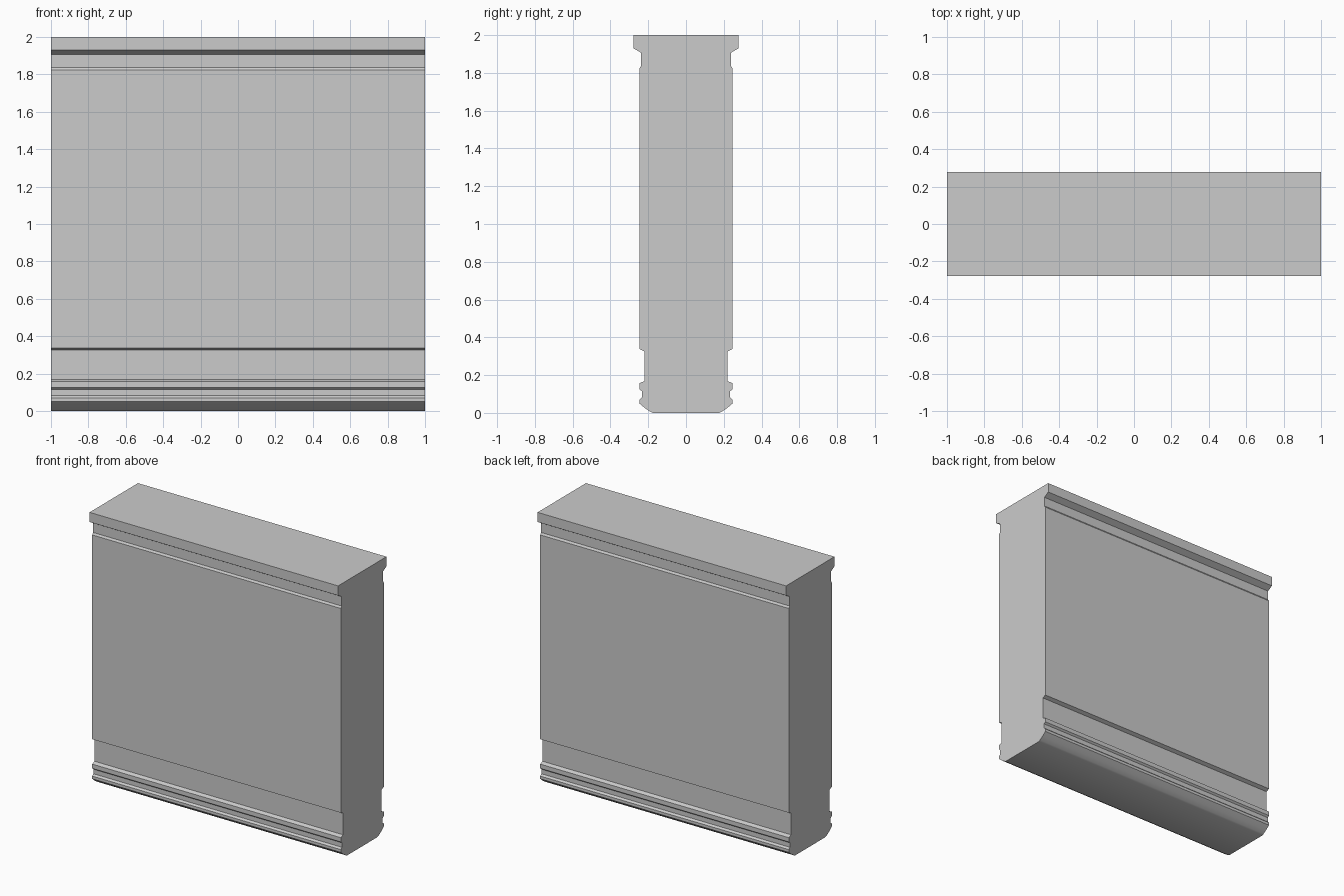
import bpy, bmesh

if "Cube" in bpy.data.objects:
    bpy.data.objects.remove(bpy.data.objects["Cube"])

# Half profile of the wall (half depth, height), bottom to top
HALF = [
    (0.175, 0.0), (0.19, 0.007), (0.216, 0.024), (0.247, 0.05),  # rounded foot
    (0.247, 0.07), (0.234, 0.082), (0.234, 0.115), (0.247, 0.126),  # lower bead groove
    (0.247, 0.157), (0.221, 0.168), (0.221, 0.326), (0.247, 0.338),  # recessed skirting band
    (0.247, 1.824), (0.237, 1.838), (0.237, 1.906), (0.278, 1.93),  # panel and neck
    (0.278, 2.0),                                                  # coping
]


def extrude_profile(name, outline, x0, x1):
    bm = bmesh.new()
    face = bm.faces.new([bm.verts.new((x0, y, z)) for y, z in outline])
    new = bmesh.ops.extrude_face_region(bm, geom=[face])["geom"]
    verts = [g for g in new if isinstance(g, bmesh.types.BMVert)]
    bmesh.ops.translate(bm, verts=verts, vec=(x1 - x0, 0, 0))
    bmesh.ops.recalc_face_normals(bm, faces=bm.faces[:])
    mesh = bpy.data.meshes.new(name)
    bm.to_mesh(mesh)
    bm.free()
    obj = bpy.data.objects.new(name, mesh)
    bpy.context.collection.objects.link(obj)
    return obj


# Mirror the half profile to front and back, then sweep it along x
outline = HALF + [(-y, z) for y, z in reversed(HALF)]
wall = extrude_profile("moulded_wall_section", outline, -1.0, 1.0)

# Soft shading on the foot only; mouldings stay crisp
bpy.context.view_layer.objects.active = wall
wall.select_set(True)
bpy.ops.object.shade_smooth_by_angle(angle=0.47)
